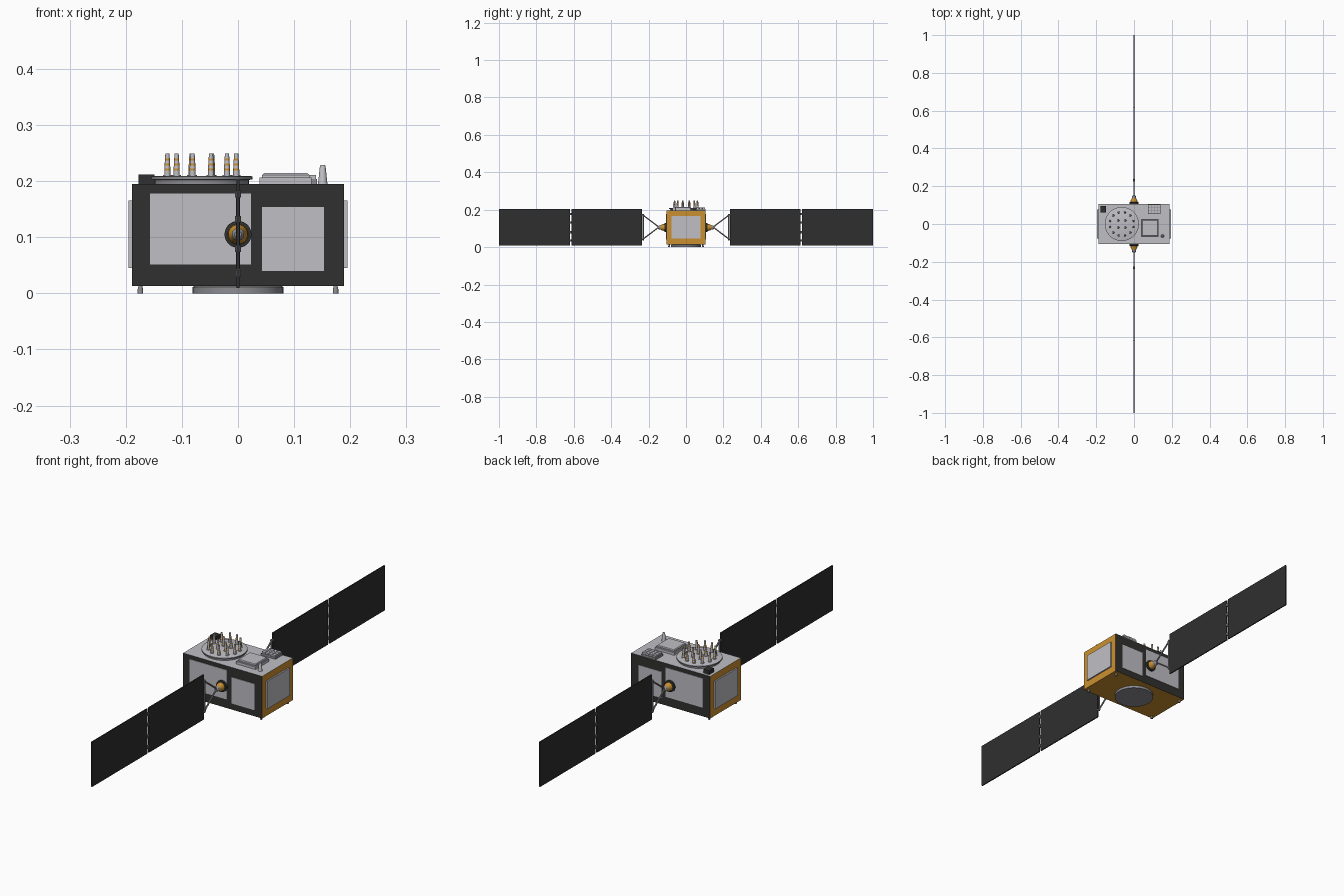
import bpy, bmesh, math
from mathutils import Vector, Matrix

cube = bpy.data.objects.get("Cube")
if cube:
    bpy.data.objects.remove(cube, do_unlink=True)


def material(name, rgb):
    m = bpy.data.materials.new(name)
    m.use_nodes = True
    m.diffuse_color = (*rgb, 1)
    m.node_tree.nodes["Principled BSDF"].inputs["Base Color"].default_value = (*rgb, 1)
    return m


BLACK = material("black blanket", (0.03, 0.03, 0.029))
CELL = material("solar cell black", (0.028, 0.028, 0.029))
GOLD = material("gold foil", (0.60, 0.28, 0.03))
SILVER = material("light grey radiator", (0.52, 0.52, 0.56))
STEEL = material("mid grey metal", (0.27, 0.27, 0.29))


def finish(name, bm, mats, smooth=False):
    bmesh.ops.recalc_face_normals(bm, faces=bm.faces)
    mesh = bpy.data.meshes.new(name)
    bm.to_mesh(mesh)
    bm.free()
    for m in mats:
        mesh.materials.append(m)
    ob = bpy.data.objects.new(name, mesh)
    bpy.context.collection.objects.link(ob)
    if smooth:
        bpy.ops.object.select_all(action="DESELECT")
        ob.select_set(True)
        bpy.context.view_layer.objects.active = ob
        bpy.ops.object.shade_smooth_by_angle(angle=math.radians(35))
    return ob


def box(name, x, y, z, mat, bevel=0):
    """Box from (low, high) pairs on each axis."""
    bm = bmesh.new()
    size = [b - a for a, b in (x, y, z)]
    mid = Vector([(a + b) / 2 for a, b in (x, y, z)])
    bmesh.ops.create_cube(bm, size=1, matrix=Matrix.Translation(mid) @ Matrix.Diagonal((*size, 1)))
    if bevel:
        top = [e for e in bm.edges if all(v.co.z > mid.z for v in e.verts)]
        bmesh.ops.bevel(bm, geom=top, offset=bevel, segments=1, affect="EDGES")
    return finish(name, bm, [mat])


def lathe(name, profile, mats, base=(0, 0, 0), axis=(0, 0, 1), sides=32):
    """Turn (radius, height, material slot) rings around an axis."""
    bm = bmesh.new()
    rot = Vector((0, 0, 1)).rotation_difference(Vector(axis)).to_matrix()
    rings = []
    for r, h, _ in profile:
        ring = []
        for i in range(sides):
            a = math.tau * i / sides
            p = rot @ Vector((r * math.cos(a), r * math.sin(a), h))
            ring.append(bm.verts.new(p + Vector(base)))
        rings.append(ring)
    bm.faces.new(rings[0][::-1]).material_index = profile[0][2]
    for k in range(len(rings) - 1):
        for i in range(sides):
            j = (i + 1) % sides
            f = bm.faces.new((rings[k][i], rings[k][j], rings[k + 1][j], rings[k + 1][i]))
            f.material_index = profile[k + 1][2]
    bm.faces.new(rings[-1]).material_index = profile[-1][2]
    return finish(name, bm, mats, True)


def rod(name, a, b, r, mat, sides=10):
    d = Vector(b) - Vector(a)
    return lathe(name, [(r, 0, 0), (r, d.length, 0)], [mat], a, d.normalized(), sides)


# Main bus: gold ends and underside, black long sides, grey deck
body = box("bus_body", (-0.189, 0.189), (-0.105, 0.105), (0.013, 0.195), GOLD)
body.data.materials.append(BLACK)
body.data.materials.append(SILVER)
for f in body.data.polygons:
    if abs(f.normal.y) > 0.5:
        f.material_index = 1
    elif f.normal.z > 0.5:
        f.material_index = 2

# Radiator panels
for s, side in ((-1, "front"), (1, "back")):
    y = sorted((s * 0.104, s * 0.107))
    box(side + "_wide_radiator", (-0.157, 0.023), y, (0.051, 0.178), SILVER)
    box(side + "_narrow_radiator", (0.043, 0.153), y, (0.04, 0.154), SILVER)
for s, side in ((-1, "right"), (1, "left")):
    x = sorted((s * 0.188, s * 0.195))
    box(side + "_end_radiator", x, (-0.077, 0.077), (0.045, 0.165), SILVER)

# Launch ring and feet
lathe("launch_ring", [(0.081, 0, 0), (0.081, 0.011, 0), (0.076, 0.014, 0)], [STEEL], sides=48)
for sx in (-1, 1):
    for sy in (-1, 1):
        lathe("foot", [(0.005, 0, 0), (0.005, 0.006, 0), (0.003, 0.015, 0)], [STEEL],
              (sx * 0.174, sy * 0.09, 0), sides=12)

# Antenna platform
cx = -0.0645
lathe("antenna_platform", [(0.084, 0.194, 0), (0.084, 0.202, 0), (0.09, 0.203, 0),
                           (0.09, 0.208, 0), (0.087, 0.209, 1)], [STEEL, SILVER], (cx, 0, 0), sides=48)

# Banded antennas in two rings
bands = [(0.008, 0, 0), (0.008, 0.002, 0), (0.0055, 0.002, 0), (0.0055, 0.010, 0),
         (0.0053, 0.013, 1), (0.005, 0.019, 0), (0.0048, 0.022, 1), (0.0045, 0.028, 0),
         (0.0043, 0.031, 1), (0.0036, 0.040, 0)]
for count, radius, offset in ((12, 0.0635, 15), (4, 0.026, 45)):
    for i in range(count):
        a = math.radians(offset + i * 360 / count)
        lathe("antenna", bands, [SILVER, GOLD],
              (cx + radius * math.cos(a), radius * math.sin(a), 0.209), sides=12)

# Deck equipment
box("black_sensor_box", (-0.177, -0.149), (0.062, 0.094), (0.194, 0.212), BLACK)
box("deck_unit_base", (0.038, 0.131), (-0.068, 0.026), (0.194, 0.206), SILVER)
box("deck_unit_lid", (0.043, 0.127), (-0.063, 0.021), (0.205, 0.214), SILVER, 0.003)
box("array_base", (0.073, 0.141), (0.054, 0.103), (0.194, 0.204), STEEL)
for i in range(4):
    for j in range(3):
        x, y = 0.075 + i * 0.0165, 0.056 + j * 0.0155
        box("array_tile", (x, x + 0.0145), (y, y + 0.0135), (0.203, 0.211), SILVER)
lathe("deck_horn", [(0.009, 0.194, 0), (0.008, 0.199, 0), (0.005, 0.227, 0), (0.004, 0.229, 0)],
      [SILVER], (0.151, -0.064, 0), sides=20)

# Solar wings with drive hub, yoke and hinges
hub = [(0.024, 0.104, 0), (0.024, 0.115, 0), (0.018, 0.116, 0), (0.017, 0.126, 1),
       (0.011, 0.137, 1), (0.011, 0.145, 2), (0.006, 0.152, 2)]
for s, side in ((-1, "front"), (1, "back")):
    lathe(side + "_drive_hub", hub, [BLACK, GOLD, STEEL], (0, 0, 0.105), (0, s, 0), 28)
    for z in (0.042, 0.172):
        rod(side + "_yoke_arm", (0, s * 0.145, 0.107), (0, s * 0.231, z), 0.0035, STEEL)
        rod(side + "_yoke_joint", (0, s * 0.226, z), (0, s * 0.238, z), 0.0045, STEEL)
    rod(side + "_yoke_bar", (0, s * 0.229, 0.036), (0, s * 0.229, 0.178), 0.0035, STEEL)
    for label, near, far in (("inner", 0.236, 0.612), ("outer", 0.621, 1.0)):
        box(side + "_" + label + "_solar_panel", (-0.0025, 0.0025),
            sorted((s * near, s * far)), (0.009, 0.203), CELL)
    for z in (0.035, 0.08, 0.132, 0.177):
        rod(side + "_panel_hinge", (0, s * 0.6165, z - 0.006), (0, s * 0.6165, z + 0.006), 0.005, STEEL)
